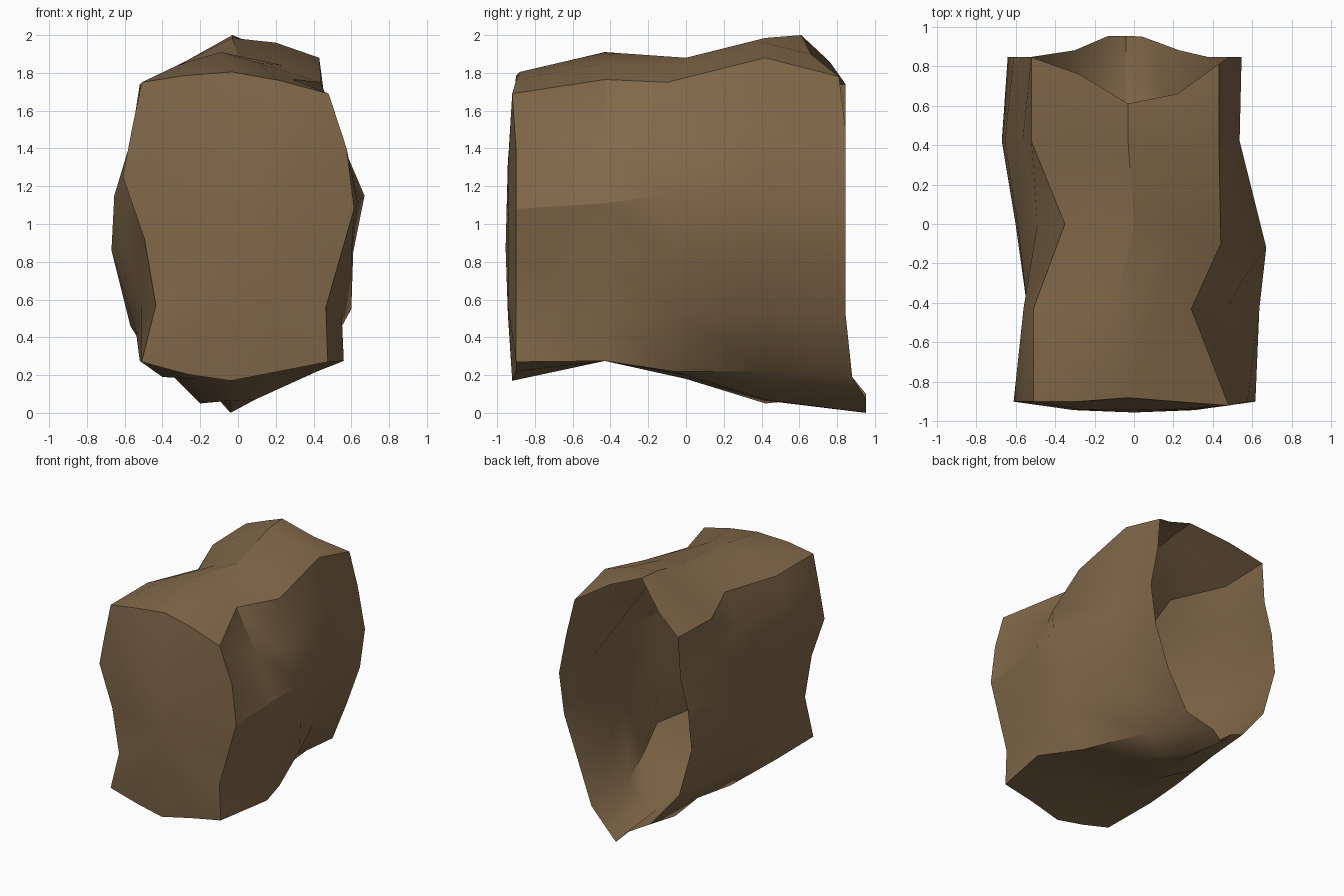
import bpy, bmesh, math

# Cross-sections as (x, z), clockwise from the top, 18 points each
FRONT = [(-.03, 1.805), (.22, 1.76), (.48, 1.69), (.575, 1.4), (.615, 1.08), (.54, .82),
         (.465, .56), (.475, .27), (.22, .22), (-.04, .17), (-.27, .205), (-.51, .27),
         (-.435, .57), (-.495, .92), (-.61, 1.25), (-.56, 1.51), (-.51, 1.75), (-.29, 1.785)]
MIDDLE = [(0, 1.88), (.24, 1.84), (.44, 1.75), (.55, 1.43), (.67, 1.15), (.61, .85),
          (.6, .55), (.42, .22), (.2, .2), (-.04, .18), (-.22, .18), (-.4, .19),
          (-.54, .43), (-.6, .88), (-.59, 1.2), (-.49, 1.5), (-.35, 1.74), (-.2, 1.81)]
BACK = [(-.03, 2.0), (.22, 1.9), (.43, 1.78), (.48, 1.5), (.545, 1.17), (.5, .85),
        (.38, .52), (.23, .19), (.04, .08), (-.04, 0), (-.13, .1), (-.3, .19),
        (-.53, .47), (-.64, .86), (-.61, 1.17), (-.54, 1.42), (-.52, 1.74), (-.28, 1.86)]
# Broken rim: distance back where it departs from the flat cut
RIM_Y = {0: .61, 1: .66, 2: .81, 7: .88, 8: .95, 9: .953, 10: .953, 11: .88, 17: .76}


def variant(ring, changes):
    return [changes.get(i, p) for i, p in enumerate(ring)]


# Pinched section behind the front cut, and swollen section before the rim
PINCH = variant(FRONT, {0: (-.09, 1.91), 1: (.1, 1.855), 2: (.29, 1.765), 3: (.47, 1.43),
                        4: (.635, 1.11), 5: (.6, .82), 6: (.55, .5), 7: (.56, .275),
                        8: (.25, .275), 9: (-.04, .275), 10: (-.25, .275), 11: (-.52, .275),
                        12: (-.51, .57), 13: (-.54, .9), 14: (-.54, 1.2), 17: (-.3, 1.85)})
SWELL = variant(BACK, {0: (-.03, 1.985), 1: (.2, 1.96), 2: (.43, 1.88), 4: (.535, 1.15),
                       7: (.22, .22), 8: (.09, .07), 9: (-.04, .065), 10: (-.2, .05),
                       11: (-.4, .25), 12: (-.57, .46), 13: (-.67, .86), 14: (-.655, 1.15),
                       15: (-.565, 1.45), 16: (-.52, 1.73)})

bm = bmesh.new()


def add_ring(ring, y_of):
    return [bm.verts.new((x, y_of(i), z)) for i, (x, z) in enumerate(ring)]


def bridge(a, b):
    for i in range(len(a)):
        j = (i + 1) % len(a)
        bm.faces.new((a[i], a[j], b[j], b[i]))


# Bark shell, open at the back
rings = [add_ring(FRONT, lambda i: -.88 if i == 0 else -.92 if i in (2, 9) else -.90),
         add_ring(PINCH, lambda i: -.43),
         add_ring(MIDDLE, lambda i: {2: -.1, 3: -.28, 4: -.12}.get(i, -.07 if 5 <= i <= 7 else 0)),
         add_ring(SWELL, lambda i: .42),
         add_ring(BACK, lambda i: RIM_Y.get(i, .845))]
for a, b in zip(rings, rings[1:]):
    bridge(a, b)

# Slightly domed front cut
inner = add_ring([(x * .5, .87 + (z - .87) * .5) for x, z in FRONT], lambda i: -.943)
bridge(inner, rings[0])
centre = bm.verts.new((0, -.955, .87))
for i in range(len(inner)):
    bm.faces.new((inner[(i + 1) % len(inner)], inner[i], centre))

bmesh.ops.recalc_face_normals(bm, faces=bm.faces)
mesh = bpy.data.meshes.new("hollow_log")
bm.to_mesh(mesh)
bm.free()
log = bpy.data.objects.new("hollow_log", mesh)
bpy.context.collection.objects.link(log)

# Brown wood
wood = bpy.data.materials.new("brown_wood")
wood.diffuse_color = (.22, .14, .068, 1)
mesh.materials.append(wood)

bpy.context.view_layer.objects.active = log
log.select_set(True)
bpy.ops.object.shade_smooth_by_angle(angle=math.radians(30))
